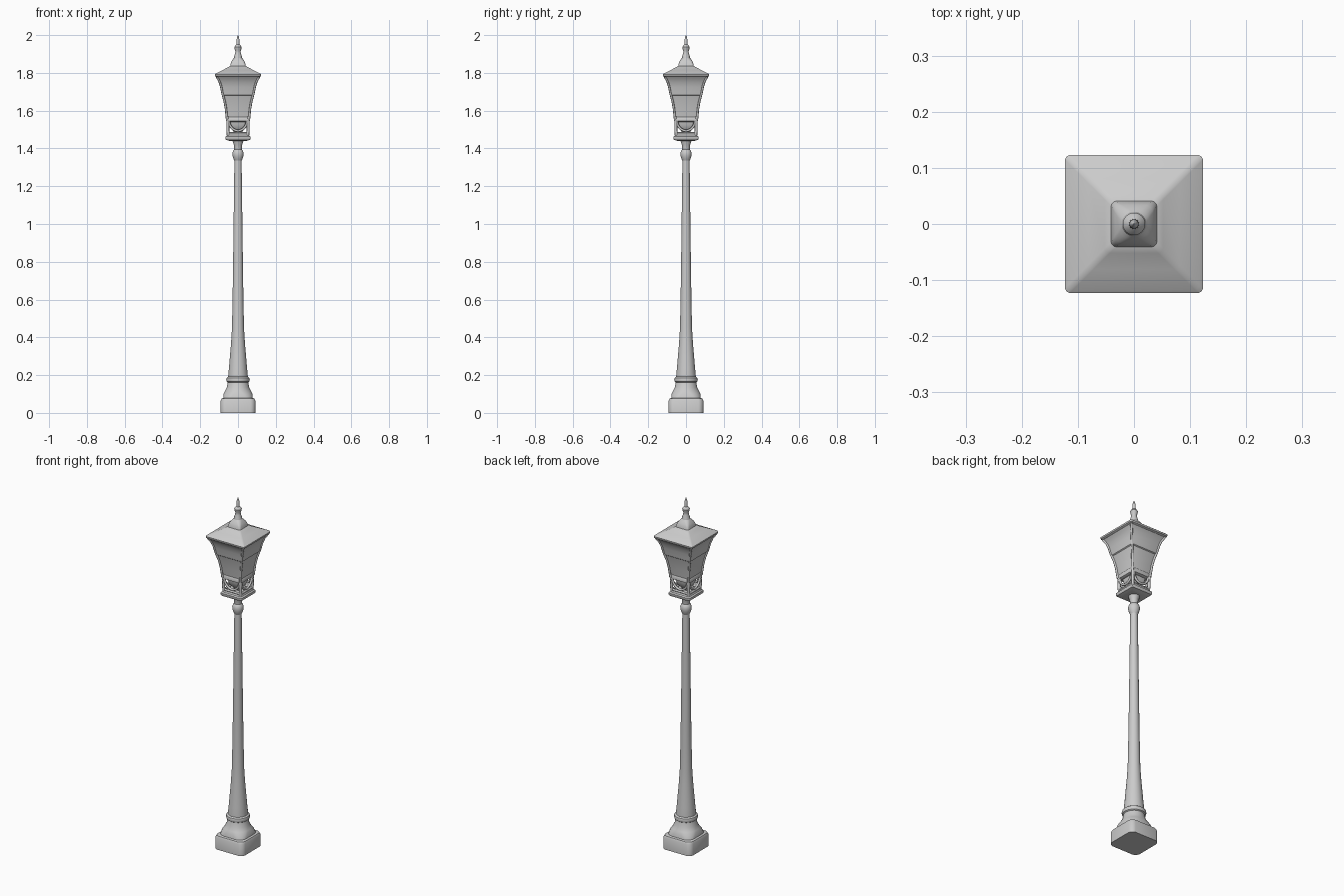
import bpy, bmesh, math
from mathutils import Vector


def loft(name, rings, segs=6, angle=35):
    """Stack of rounded-square rings (z, half width, corner radius); radius == half gives a circle."""
    bm = bmesh.new()
    loops = []
    for z, half, rad in rings:
        rad = min(max(rad, 0.0005), half)
        loop = []
        for q in range(4):
            mid = math.radians(45 + 90 * q)
            cx = math.copysign(half - rad, math.cos(mid))
            cy = math.copysign(half - rad, math.sin(mid))
            for i in range(segs):
                # half-step offset keeps circles evenly divided
                a = math.radians(90 * q + 90 * (i + 0.5) / segs)
                loop.append(bm.verts.new((cx + rad * math.cos(a), cy + rad * math.sin(a), z)))
        loops.append(loop)
    n = len(loops[0])
    for lo, hi in zip(loops, loops[1:]):
        for i in range(n):
            j = (i + 1) % n
            bm.faces.new((lo[i], lo[j], hi[j], hi[i]))
    bm.faces.new(loops[0][::-1])
    bm.faces.new(loops[-1])
    me = bpy.data.meshes.new(name)
    bm.to_mesh(me)
    bm.free()
    ob = bpy.data.objects.new(name, me)
    bpy.context.collection.objects.link(ob)
    bpy.ops.object.select_all(action='DESELECT')
    ob.select_set(True)
    bpy.context.view_layer.objects.active = ob
    bpy.ops.object.shade_smooth_by_angle(angle=math.radians(angle))
    return ob


def turned(name, profile):
    return loft(name, [(z, r, r) for z, r in profile])


def tube(name, points, radius, turn):
    """Rod along points, spun about z by turn quarter turns."""
    cu = bpy.data.curves.new(name, 'CURVE')
    cu.dimensions = '3D'
    cu.bevel_depth = radius
    cu.bevel_resolution = 2
    cu.use_fill_caps = True
    sp = cu.splines.new('POLY')
    sp.points.add(len(points) - 1)
    for p, co in zip(sp.points, points):
        p.co = (*co, 1)
    ob = bpy.data.objects.new(name, cu)
    ob.rotation_euler.z = turn * math.pi / 2
    bpy.context.collection.objects.link(ob)
    return ob


# Plinth: rounded square block blending into a round bell
loft("base_plinth", [(0, .092, .03), (.065, .092, .03), (.076, .087, .03),
                     (.08, .078, .045), (.1, .077, .06), (.115, .07, .066),
                     (.135, .06, .06), (.165, .054, .054)])

# Ring and long tapering shaft
turned("base_ring", [(.16, .052), (.166, .06), (.176, .063), (.186, .06), (.192, .052)])
turned("shaft", [(.16, .053), (.2, .052), (.24, .048), (.3, .043), (.37, .037), (.45, .032),
                 (.6, .029), (.8, .026), (1.0, .0235), (1.2, .021), (1.345, .019)])
turned("shaft_collar", [(1.335, .019), (1.345, .024), (1.36, .029), (1.375, .03), (1.388, .026),
                        (1.395, .02), (1.42, .022), (1.432, .027), (1.447, .03)])

# Square tray under the lantern
loft("lantern_tray", [(1.44, .045, .008), (1.446, .064, .008), (1.451, .067, .008),
                      (1.462, .067, .008), (1.467, .06, .008), (1.476, .057, .008)])

# Open cage: corner posts, hanging U straps and rails
for k in range(4):
    tube("cage_post", [(.051, -.051, 1.465), (.054, -.054, 1.5), (.053, -.053, 1.53),
                       (.056, -.056, 1.57)], .008, k)
    strap = [(.048 * math.cos(t), -.054, 1.548 + .055 * math.sin(t))
             for t in [math.pi + math.pi * i / 12 for i in range(13)]]
    tube("cage_strap", strap, .0065, k)
    tube("cage_bottom_rail", [(-.052, -.052, 1.48), (.052, -.052, 1.48)], .006, k)
loft("lamp_bowl", [(1.47, .014, .014), (1.49, .024, .02), (1.503, .035, .02),
                   (1.525, .042, .015), (1.56, .046, .01)])

# Flared four-sided lantern body with a stepped upper band
loft("lantern_body", [(1.54, .052, .005), (1.544, .06, .005), (1.562, .061, .005),
                      (1.567, .058, .005), (1.61, .064, .005), (1.65, .071, .005),
                      (1.68, .078, .005), (1.684, .083, .006), (1.7, .086, .006),
                      (1.725, .09, .006), (1.75, .097, .007), (1.77, .107, .008),
                      (1.785, .118, .008)])
for k in range(4):
    tube("corner_rib", [(h, -h, z) for z, h in ((1.55, .058), (1.61, .064), (1.65, .071),
                                               (1.69, .082), (1.73, .09), (1.755, .098),
                                               (1.78, .112))], .006, k)

# Pyramid roof with eave and stepped cap
loft("roof", [(1.778, .115, .01), (1.783, .122, .01), (1.792, .123, .01), (1.797, .117, .01),
              (1.815, .081, .01), (1.83, .052, .01), (1.837, .043, .01)])
loft("roof_cap", [(1.832, .037, .008), (1.836, .041, .01), (1.848, .039, .012),
                  (1.862, .034, .016), (1.874, .026, .02), (1.88, .022, .022)])

# Pointed finial
turned("finial", [(1.875, .023), (1.89, .02), (1.905, .015), (1.915, .014), (1.925, .018),
                  (1.936, .02), (1.944, .015), (1.95, .009), (1.965, .0085), (1.975, .008),
                  (1.99, .0045), (2.0, .001)])
